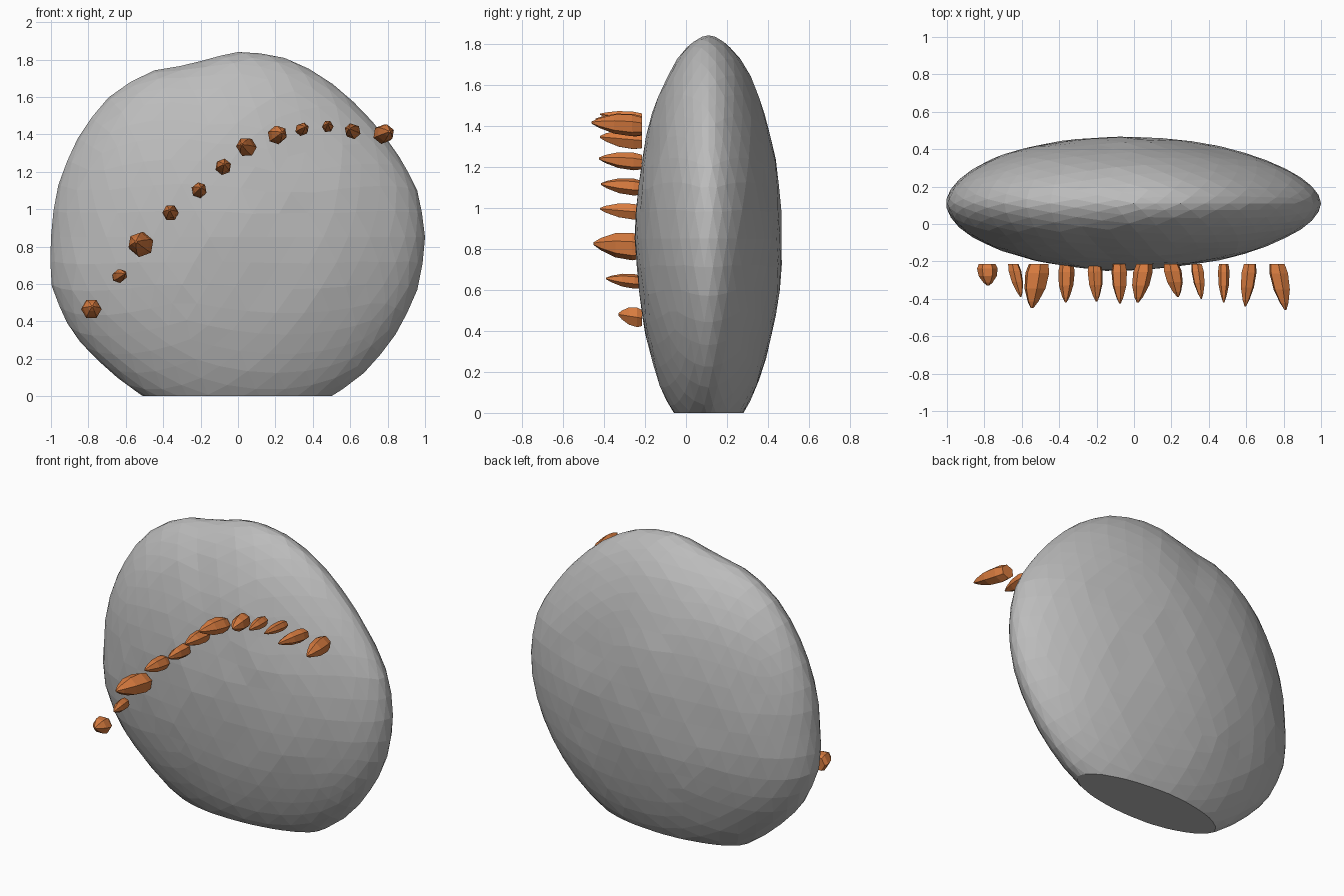
import bpy, bmesh, math
from mathutils import Vector, noise

cube = bpy.data.objects.get("Cube")
if cube:
    bpy.data.objects.remove(cube, do_unlink=True)


def make_material(name, rgb):
    mat = bpy.data.materials.new(name)
    mat.use_nodes = True
    color = (*rgb, 1.0)
    mat.diffuse_color = color
    mat.node_tree.nodes["Principled BSDF"].inputs["Base Color"].default_value = color
    return mat


def finish(bm, name, mat):
    bmesh.ops.recalc_face_normals(bm, faces=bm.faces)
    mesh = bpy.data.meshes.new(name)
    bm.to_mesh(mesh)
    bm.free()
    mesh.materials.append(mat)
    obj = bpy.data.objects.new(name, mesh)
    bpy.context.collection.objects.link(obj)
    return obj


stone = make_material("stone grey", (0.5, 0.5, 0.5))
amber = make_material("crystal orange", (0.69, 0.2, 0.05))

# Outline radius of the boulder, in equal steps around the disc from +x
OUTLINE = [1.0, 0.99, 0.955, 0.945, 0.965, 0.99, 0.99, 0.955,
           1.01, 1.02, 1.005, 1.0, 1.0, 1.03, 1.02, 0.99,
           0.99, 0.99, 0.99, 0.99, 0.99, 0.99, 0.99, 1.0]


def outline_radius(angle):
    t = (angle / math.tau) % 1.0 * len(OUTLINE)
    i = int(t)
    f = t - i
    return OUTLINE[i % len(OUTLINE)] * (1 - f) + OUTLINE[(i + 1) % len(OUTLINE)] * f


# Boulder: a flattened faceted ball, slightly lumpy, cut flat at the ground
bm = bmesh.new()
bmesh.ops.create_icosphere(bm, subdivisions=4, radius=1.0)
for v in bm.verts:
    p = v.co.copy()
    r = outline_radius(math.atan2(p.z, p.x))
    lump = noise.noise(p * 2.5) * 0.03 + noise.noise(p * 6) * 0.02
    depth = 0.355 * math.copysign(abs(p.y) ** 1.1, p.y)
    depth *= 1 - 0.07 * p.x + lump
    v.co = Vector((p.x * r, depth + 0.11, p.z * r + 0.85))
cut = bmesh.ops.bisect_plane(bm, geom=bm.verts[:] + bm.edges[:] + bm.faces[:],
                             plane_co=(0, 0, 0), plane_no=(0, 0, 1), clear_inner=True)
rim = [e for e in cut["geom_cut"] if isinstance(e, bmesh.types.BMEdge)]
bmesh.ops.contextual_create(bm, geom=rim)
finish(bm, "boulder", stone)

# Crystals: base x, tip x, centre z, tip y, radius
CRYSTALS = [
    (-0.785, -0.78, 0.47, -0.33, 0.055),
    (-0.645, -0.605, 0.645, -0.39, 0.036),
    (-0.51, -0.545, 0.815, -0.45, 0.068),
    (-0.36, -0.365, 0.985, -0.42, 0.044),
    (-0.21, -0.2, 1.105, -0.415, 0.042),
    (-0.08, -0.075, 1.23, -0.425, 0.044),
    (0.055, 0.02, 1.335, -0.42, 0.052),
    (0.2, 0.235, 1.4, -0.39, 0.05),
    (0.335, 0.36, 1.43, -0.4, 0.035),
    (0.48, 0.48, 1.445, -0.42, 0.031),
    (0.62, 0.595, 1.42, -0.44, 0.042),
    (0.765, 0.81, 1.405, -0.46, 0.053),
]
# Length fraction and width fraction along each crystal
PROFILE = [(0, 0.82), (0.2, 1.0), (0.55, 0.88), (0.85, 0.45), (1, 0.1)]
SIDES = 6


def make_crystal(index, base_x, tip_x, z, tip_y, radius):
    bm = bmesh.new()
    base = Vector((base_x, -0.215, z - 0.008))
    tip = Vector((tip_x, tip_y, z + 0.01))
    rings = []
    for along, width in PROFILE:
        c = base.lerp(tip, along)
        rings.append([])
        for s in range(SIDES):
            a = math.tau * s / SIDES + index * 0.7
            offset = Vector((math.cos(a), 0, math.sin(a))) * radius * width
            rings[-1].append(bm.verts.new(c + offset))
    for lower, upper in zip(rings, rings[1:]):
        for s in range(SIDES):
            n = (s + 1) % SIDES
            bm.faces.new((lower[s], lower[n], upper[n], upper[s]))
    bm.faces.new(rings[0])
    bm.faces.new(rings[-1])
    finish(bm, f"crystal_{index + 1}", amber)


for i, row in enumerate(CRYSTALS):
    make_crystal(i, *row)
